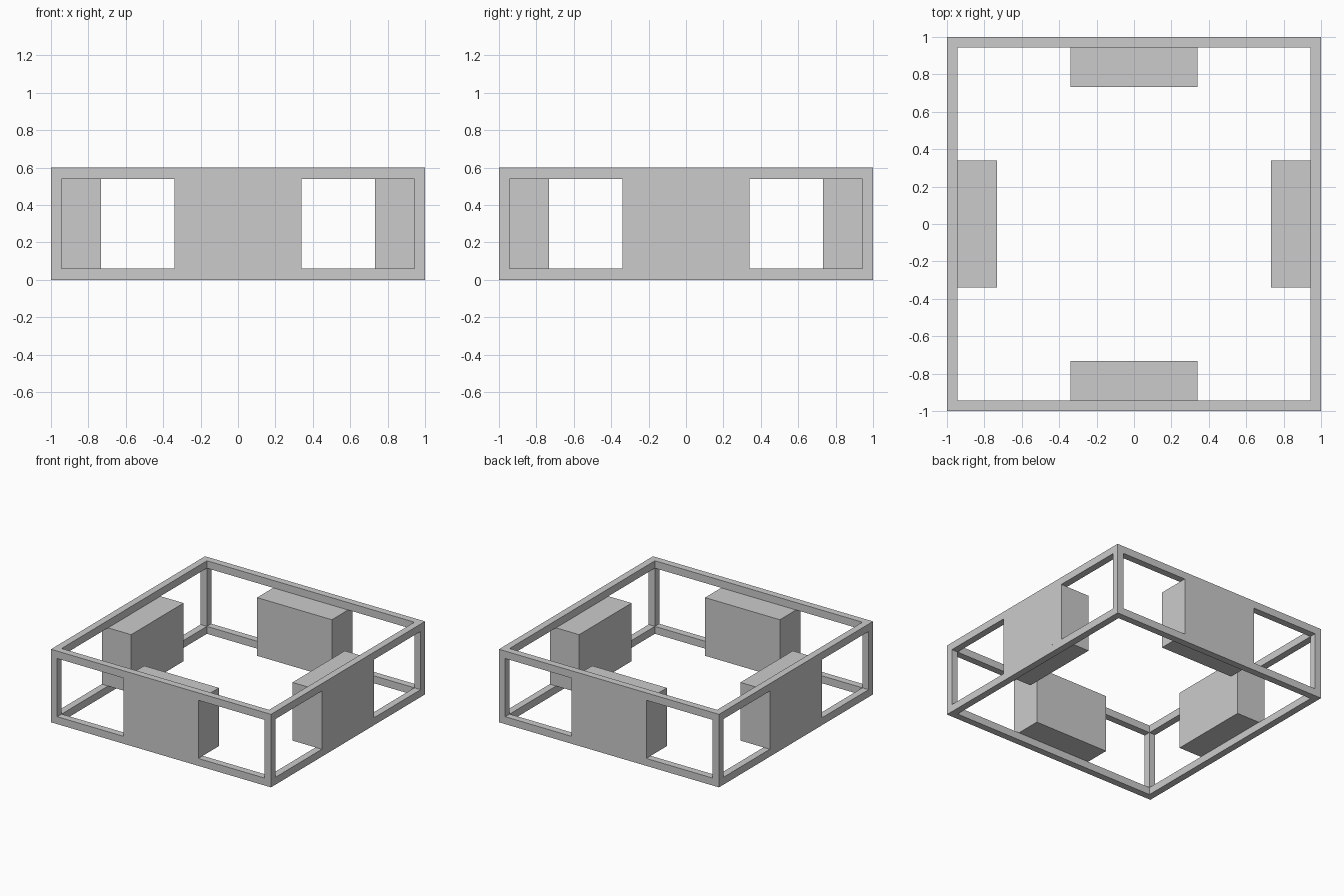
import bpy
import bmesh
from mathutils import Matrix, Vector
from math import pi

if "Cube" in bpy.data.objects:
    bpy.data.objects.remove(bpy.data.objects["Cube"])

H = 0.6        # overall height
T = 0.057      # bar thickness in plan
TZ = 0.061     # bar thickness in height
HALF = 0.34    # half width of a block
DEPTH = 0.267  # block depth, measured from the outer face


def box(name, lo, hi, turn=0.0):
    lo, hi = Vector(lo), Vector(hi)
    bm = bmesh.new()
    bmesh.ops.create_cube(bm, size=1)
    bmesh.ops.transform(bm, verts=bm.verts, matrix=Matrix.Rotation(turn, 4, 'Z')
                        @ Matrix.Translation((lo + hi) / 2)
                        @ Matrix.Diagonal((*(hi - lo), 1)))
    mesh = bpy.data.meshes.new(name)
    bm.to_mesh(mesh)
    bm.free()
    ob = bpy.data.objects.new(name, mesh)
    bpy.context.collection.objects.link(ob)
    return ob


# Open box frame: a solid box with a tunnel cut along each axis
frame = box("frame", (-1, -1, 0), (1, 1, H))
size, inset = Vector((1, 1, H / 2)), Vector((T, T, TZ))
for axis in range(3):
    half = size - inset
    half[axis] = size[axis] + 0.2
    centre = Vector((0, 0, H / 2))
    cutter = box("cutter", centre - half, centre + half)
    cutter.hide_render = True
    mod = frame.modifiers.new("opening", 'BOOLEAN')
    mod.operation, mod.solver, mod.object = 'DIFFERENCE', 'EXACT', cutter
    bpy.context.view_layer.objects.active = frame
    bpy.ops.object.modifier_apply(modifier=mod.name)
    bpy.data.objects.remove(cutter)

# One block in the middle of each side, flush outside and between the rails
for i, side in enumerate(("front", "right", "back", "left")):
    box(side + "_block", (-HALF, -1, TZ), (HALF, -1 + DEPTH, H - TZ), i * pi / 2)
